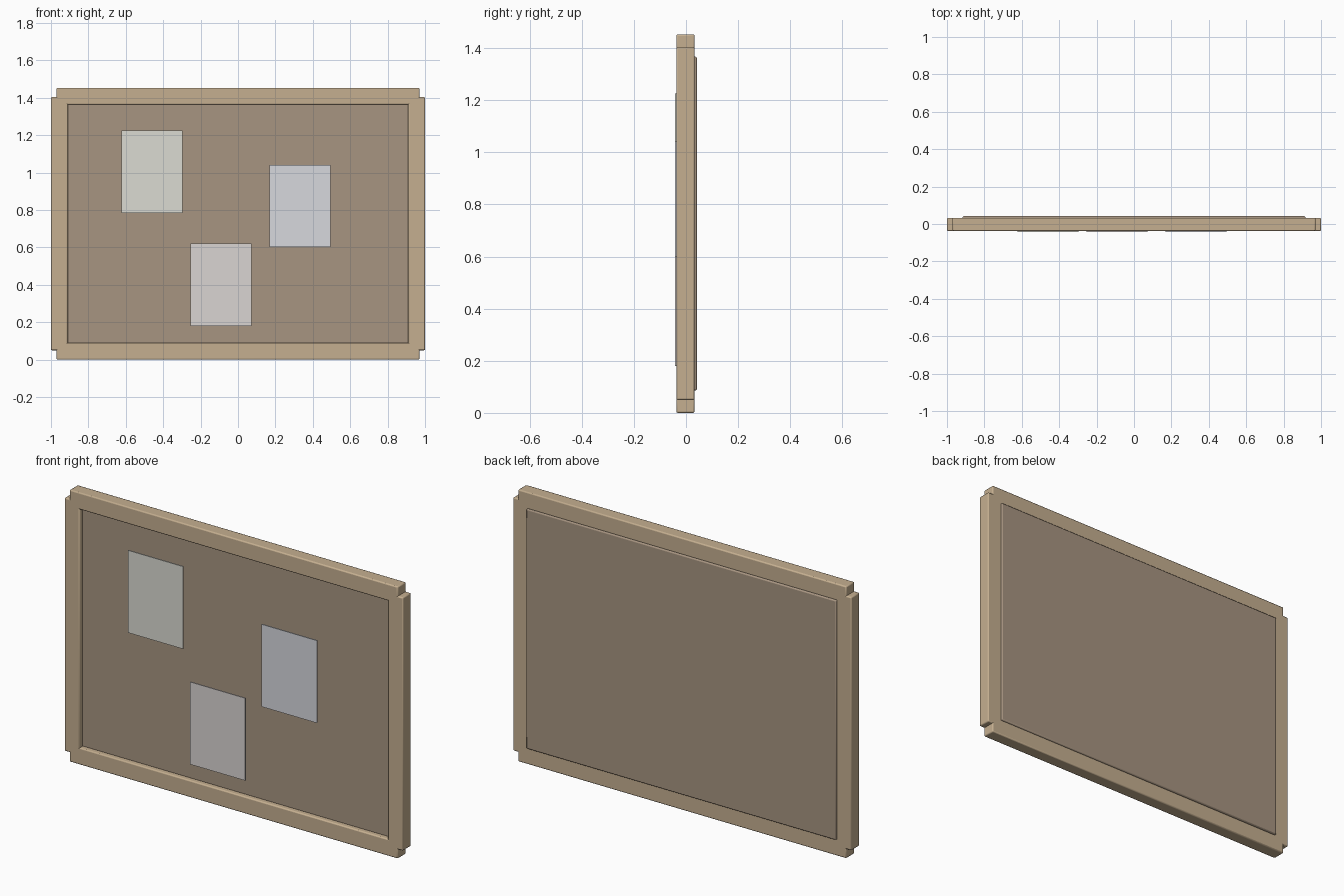
import bpy

if "Cube" in bpy.data.objects:
    bpy.data.objects.remove(bpy.data.objects["Cube"])


def material(name, rgb):
    mat = bpy.data.materials.new(name)
    mat.diffuse_color = (*rgb, 1)
    mat.use_nodes = True
    mat.node_tree.nodes["Principled BSDF"].inputs["Base Color"].default_value = mat.diffuse_color
    return mat


def box(name, x, y, z, mat, bevel=0.0):
    """Box spanning the (min, max) ranges x, y, z."""
    bpy.ops.mesh.primitive_cube_add(size=1, location=[sum(r) / 2 for r in (x, y, z)])
    ob = bpy.context.object
    ob.name = name
    ob.scale = [r[1] - r[0] for r in (x, y, z)]
    bpy.ops.object.transform_apply(location=False, rotation=False, scale=True)
    ob.data.materials.append(mat)
    if bevel:
        mod = ob.modifiers.new("Bevel", "BEVEL")
        mod.width = bevel
        mod.segments = 2
        bpy.ops.object.shade_smooth_by_angle()
    return ob


wood = material("wood", (0.56, 0.43, 0.28))
cork = material("cork", (0.39, 0.30, 0.22))

H, BAR = 1.453, 0.09
FRAME_Y = (-0.037, 0.033)

# Cork panel, recessed in front and slightly proud at the back
box("cork_panel", (-0.916, 0.916), (-0.011, 0.042), (0.086, 1.367), cork, 0.006)

# Frame: side posts stick out past the rails, leaving notched corners
for side, s in (("left", -1), ("right", 1)):
    x = sorted((s * (1 - BAR), s * 1.0))
    box(f"{side}_post", x, FRAME_Y, (0.05, H - 0.05), wood, 0.006)
for name, z in (("bottom_rail", 0), ("top_rail", H - BAR)):
    box(name, (-0.97, 0.97), FRAME_Y, (z, z + BAR), wood, 0.006)

# Pinned paper notes: centre x, centre z, tint
notes = [
    (-0.459, 1.005, (0.71, 0.71, 0.65)),
    (0.332, 0.821, (0.68, 0.69, 0.73)),
    (-0.091, 0.400, (0.70, 0.66, 0.65)),
]
for i, (cx, cz, tint) in enumerate(notes, 1):
    box(f"paper_note_{i}", (cx - 0.163, cx + 0.163), (-0.042, -0.036),
        (cz - 0.22, cz + 0.22), material(f"paper_{i}", tint))
